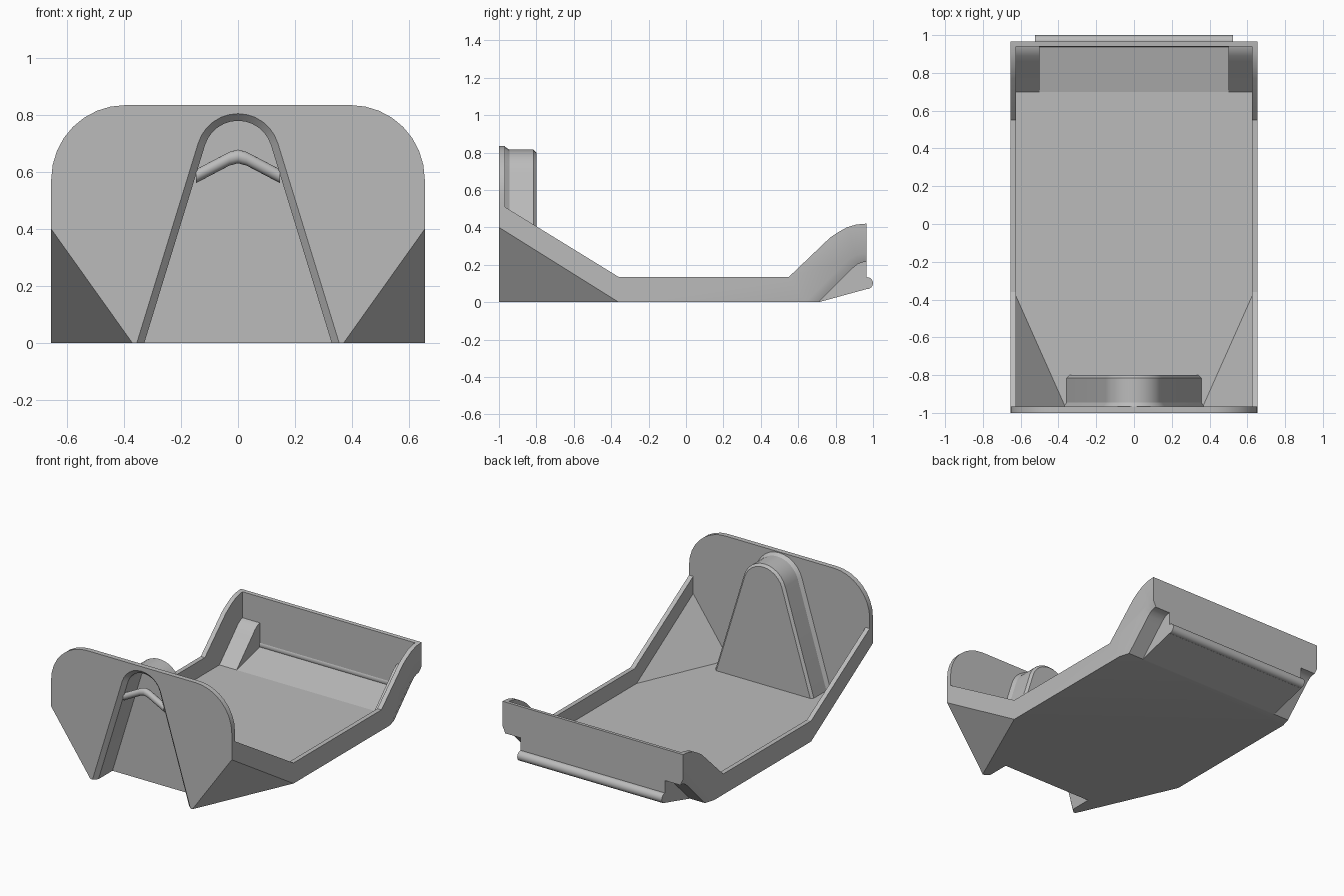
import bpy, bmesh
from math import sin, cos, pi, atan
from mathutils import Vector

if "Cube" in bpy.data.objects:
    bpy.data.objects.remove(bpy.data.objects["Cube"])

grey = bpy.data.materials.new("light_grey_plastic")
grey.use_nodes = True
colour = (0.5, 0.5, 0.5, 1)
grey.diffuse_color = colour
grey.node_tree.nodes["Principled BSDF"].inputs["Base Color"].default_value = colour

HALF = 0.655      # half width of the tray
WALL = 0.03       # wall thickness


def loft(name, loops):
    """Closed solid through equal-length loops of 3D points."""
    bm = bmesh.new()
    rings = [[bm.verts.new(p) for p in loop] for loop in loops]
    n = len(rings[0])
    for a, b in zip(rings, rings[1:]):
        for i in range(n):
            j = (i + 1) % n
            bm.faces.new((a[i], a[j], b[j], b[i]))
    bm.faces.new(rings[0])
    bm.faces.new(rings[-1])
    bmesh.ops.recalc_face_normals(bm, faces=bm.faces)
    mesh = bpy.data.meshes.new(name)
    bm.to_mesh(mesh)
    bm.free()
    ob = bpy.data.objects.new(name, mesh)
    bpy.context.collection.objects.link(ob)
    mesh.materials.append(grey)
    return ob


def along_x(name, sections):
    return loft(name, [[(x, y, z) for y, z in prof] for x, prof in sections])


def along_y(name, sections):
    return loft(name, [[(x, y, z) for x, z in prof] for y, prof in sections])


def combine(target, tool, operation):
    mod = target.modifiers.new(operation.lower(), 'BOOLEAN')
    mod.operation, mod.object, mod.solver = operation, tool, 'EXACT'
    bpy.ops.object.select_all(action='DESELECT')
    target.select_set(True)
    bpy.context.view_layer.objects.active = target
    bpy.ops.object.modifier_apply(modifier=mod.name)
    bpy.data.objects.remove(tool)


def slice_corners(ob, inset):
    """Slice off both lower front corners along slanted planes."""
    bm = bmesh.new()
    bm.from_mesh(ob.data)
    for side in (-1, 1):
        normal = Vector((side / 0.285, -1 / 0.64, -1 / 0.4)).normalized()
        point = Vector((side * HALF, -0.36, 0)) - normal * inset
        bmesh.ops.bisect_plane(bm, geom=bm.verts[:] + bm.edges[:] + bm.faces[:],
                               plane_co=point, plane_no=normal, clear_outer=True)
        bmesh.ops.holes_fill(bm, edges=[e for e in bm.edges if e.is_boundary], sides=0)
    bmesh.ops.recalc_face_normals(bm, faces=bm.faces)
    bm.to_mesh(ob.data)
    bm.free()


def arch(grow, base):
    """Tapering arch outline with a round top, offset outward by grow."""
    tilt, r, centre = atan(0.307), 0.146 + grow, 0.659
    steps = 12
    top = [(r * cos(a), centre + r * sin(a)) for a in
           (tilt + (pi - 2 * tilt) * i / steps for i in range(steps + 1))]
    foot = top[0][0] + (top[0][1] - base) * 0.307
    return [(foot, base)] + top + [(-foot, base)]


def circle(y, z, ry, rz, n=16):
    return [(y + ry * cos(2 * pi * i / n), z + rz * sin(2 * pi * i / n)) for i in range(n)]


# Outer solid of the tray, from its side profile
outline = [(-1, 0), (0.71, 0), (0.965, 0.07), (0.965, 0.42), (0.91, 0.415), (0.86, 0.4),
           (0.81, 0.372), (0.77, 0.345), (0.55, 0.135), (-0.36, 0.135),
           (-0.97, 0.51), (-1, 0.51)]
tray = along_x("tray_body", [(-HALF, outline), (HALF, outline)])

# Tall front wall with rounded upper corners
R, TOP = 0.26, 0.835
corner = [(HALF - R + R * cos(a), TOP - R + R * sin(a))
          for a in (pi / 2 * i / 8 for i in range(9))]
panel = [(HALF, 0)] + corner + [(-x, z) for x, z in reversed(corner)] + [(-HALF, 0)]
combine(tray, along_y("front_wall", [(-1, panel), (-0.967, panel)]), 'UNION')
slice_corners(tray, 0)

# Hollow inside
hollow = [(-0.967, WALL), (0.7, WALL), (0.94, 0.09), (0.94, 1), (-0.967, 1)]
inner = HALF - WALL
cavity = along_x("cavity_cutter", [(-inner, hollow), (inner, hollow)])
slice_corners(cavity, 0.032)
combine(tray, cavity, 'DIFFERENCE')

# Arched boss behind the front wall, and the recess inside it
boss = along_y("arched_boss", [(-0.985, arch(0.025, 0.005)), (-0.967, arch(0.025, 0.005)),
                               (-0.945, arch(0.01, 0.005)), (-0.815, arch(0.01, 0.005)),
                               (-0.8, arch(-0.005, 0.005))])
combine(tray, boss, 'UNION')
recess = along_y("recess_cutter", [(-1.05, arch(0, -0.1)), (-1, arch(0, -0.1)),
                                   (-0.975, arch(-0.025, -0.1)),
                                   (-0.83, arch(-0.025, -0.1))])
combine(tray, recess, 'DIFFERENCE')

# Rear corner pockets: raised blocks inside, open below and behind
block = [(0.68, 0.01), (0.86, 0.19), (0.89, 0.222), (0.92, 0.242), (0.95, 0.25), (0.95, 0.08)]
mouth = [(0.54, -0.1), (0.84, 0.2), (0.87, 0.23), (0.91, 0.252), (0.95, 0.26),
         (1.1, 0.26), (1.1, -0.1)]
throat = [(0.61, -0.1), (0.87, 0.16), (0.895, 0.185), (0.92, 0.205), (0.95, 0.215),
          (1.1, 0.215), (1.1, -0.1)]
for s in (-1, 1):
    combine(tray, along_x("pocket_block", [(s * 0.5, block), (s * 0.64, block)]), 'UNION')
    combine(tray, along_x("pocket_cutter", [(s * 0.525, throat), (s * 0.635, throat),
                                            (s * HALF, mouth), (s * 0.7, mouth)]),
            'DIFFERENCE')

# Rounded bead along the bottom of the back wall
bead_profile = circle(0.968, 0.102, 0.032, 0.032)
bead = along_x("rear_bead", [(-0.524, bead_profile), (0.524, bead_profile)])

# Bent rod across the front recess
stations = [(-0.148, 0.585), (-0.03, 0.647), (0, 0.655), (0.03, 0.647), (0.148, 0.585)]
rod = along_x("bent_rod", [(x, circle(-0.96, z, 0.022, 0.024)) for x, z in stations])

for ob in (tray, bead, rod):
    ob.data.materials.clear()
    ob.data.materials.append(grey)
    for face in ob.data.polygons:
        face.material_index = 0
    bpy.ops.object.select_all(action='DESELECT')
    ob.select_set(True)
    bpy.context.view_layer.objects.active = ob
    bpy.ops.object.shade_smooth_by_angle(angle=0.5)
